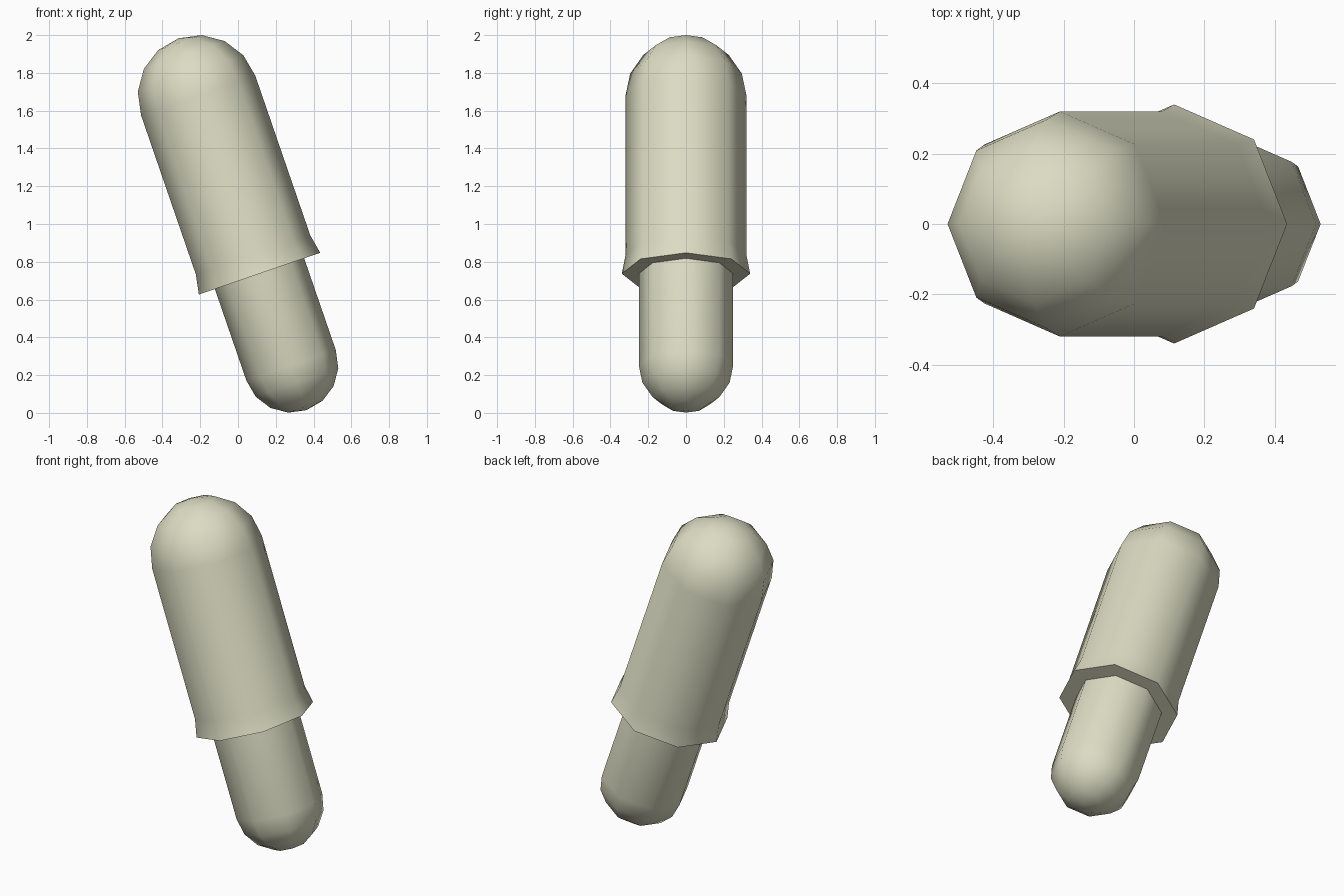
import bpy, bmesh, math
from mathutils import Matrix, Vector

if "Cube" in bpy.data.objects:
    bpy.data.objects.remove(bpy.data.objects["Cube"])

SIDES = 8
TILT = Matrix.Translation((0.114, 0, 0.737)) @ Matrix.Rotation(math.radians(-19), 4, 'Y')

cream = bpy.data.materials.new("pale_cream")
cream.diffuse_color = (0.72, 0.72, 0.55, 1)
cream.use_nodes = True
cream.node_tree.nodes["Principled BSDF"].inputs["Base Color"].default_value = cream.diffuse_color


def dome(radius, centre, sign):
    """Quarter circle profile from the equator to the pole."""
    return [(radius * math.cos(i * math.pi / 8), centre + sign * radius * math.sin(i * math.pi / 8))
            for i in range(5)]


def lathe(name, profile):
    """Spin a (radius, height) profile round the tilted axis."""
    bm = bmesh.new()
    verts = [bm.verts.new((r, 0, h)) for r, h in profile]
    edges = [bm.edges.new(pair) for pair in zip(verts, verts[1:])]
    bmesh.ops.spin(bm, geom=verts + edges, cent=(0, 0, 0), axis=(0, 0, 1),
                   angle=math.tau, steps=SIDES)
    bmesh.ops.remove_doubles(bm, verts=bm.verts[:], dist=1e-4)
    bmesh.ops.dissolve_degenerate(bm, edges=bm.edges[:], dist=1e-4)
    bmesh.ops.recalc_face_normals(bm, faces=bm.faces[:])
    # make sure the side walls face outwards
    side = max(bm.faces, key=lambda f: f.calc_area())
    c = side.calc_center_median()
    if side.normal.dot(Vector((c.x, c.y, 0))) < 0:
        bmesh.ops.reverse_faces(bm, faces=bm.faces[:])
    for f in bm.faces:
        f.smooth = True
    bm.transform(TILT)
    mesh = bpy.data.meshes.new(name)
    bm.to_mesh(mesh)
    bm.free()
    mesh.set_sharp_from_angle(angle=math.radians(60))
    mesh.materials.append(cream)
    obj = bpy.data.objects.new(name, mesh)
    bpy.context.collection.objects.link(obj)


# wide upper sleeve: flat underside, flared rim, straight wall, domed top
lathe("upper_sleeve", [(0.25, 0), (0.34, 0), (0.32, 0.105)] + dome(0.32, 0.998, 1))

# narrow lower shaft with a rounded tip
lathe("lower_shaft", [(0.25, 0)] + dome(0.25, -0.514, -1))
